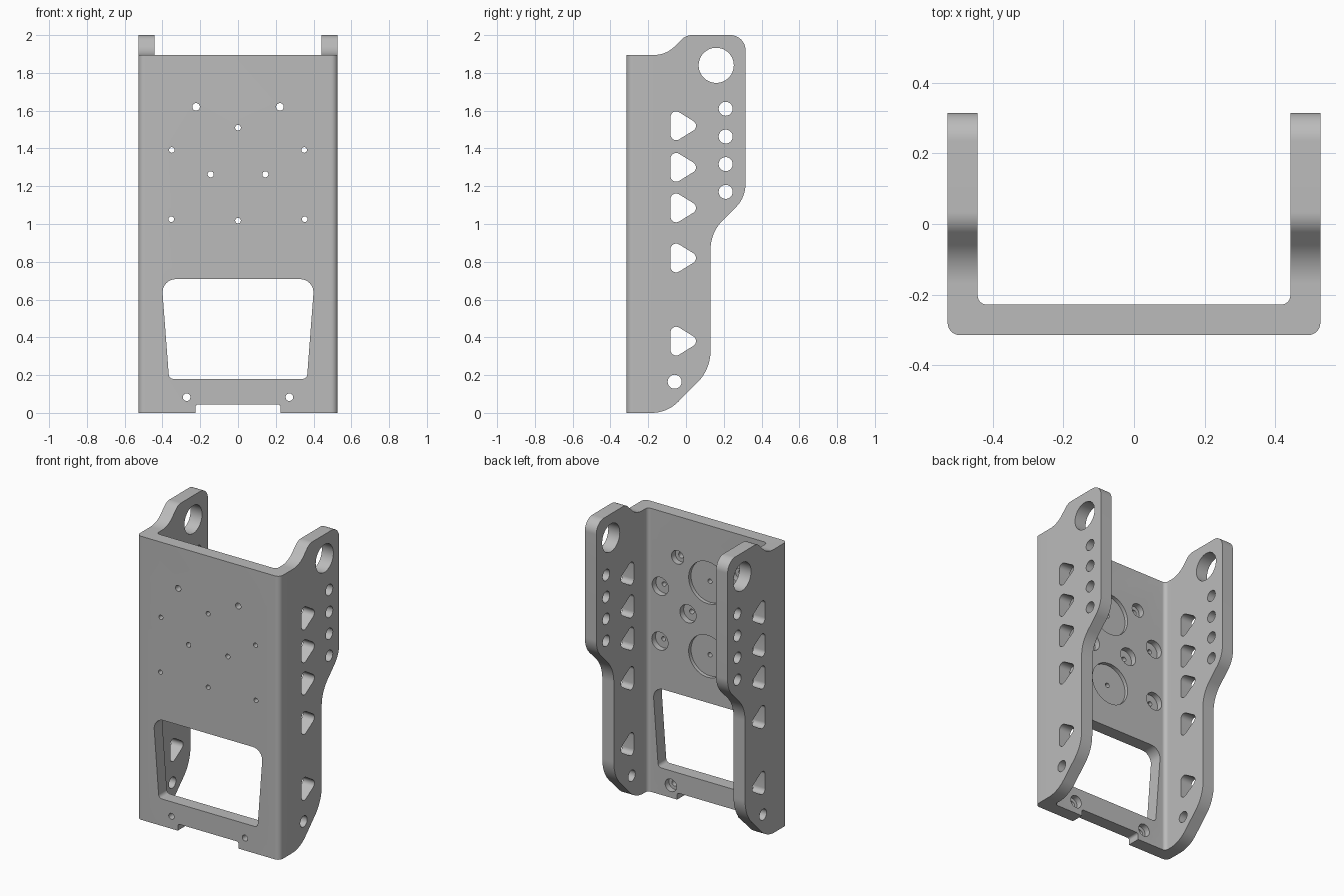
import bpy, bmesh, math
from mathutils import Vector

cube = bpy.data.objects.get("Cube")
if cube:
    bpy.data.objects.remove(cube, do_unlink=True)

grey = bpy.data.materials.new("plain grey")
grey.use_nodes = True
COLOUR = (0.5, 0.5, 0.5, 1)
grey.diffuse_color = COLOUR
grey.node_tree.nodes["Principled BSDF"].inputs["Base Color"].default_value = COLOUR


def rounded(corners, steps=10):
    """Outline from (a, b, radius) corners, each replaced by a tangent arc."""
    out = []
    n = len(corners)
    for i, (a, b, r) in enumerate(corners):
        p = Vector((a, b))
        if r == 0:
            out.append(p)
            continue
        u = (Vector(corners[i - 1][:2]) - p).normalized()
        v = (Vector(corners[(i + 1) % n][:2]) - p).normalized()
        half = u.angle(v) / 2
        centre = p + (u + v).normalized() * (r / math.sin(half))
        start = p + u * (r / math.tan(half)) - centre
        end = p + v * (r / math.tan(half)) - centre
        sweep = math.pi - 2 * half
        for k in range(steps + 1):
            t = k / steps
            out.append(centre + (start * math.sin((1 - t) * sweep)
                                 + end * math.sin(t * sweep)) / math.sin(sweep))
    return out


def circle(a, b, r, n=40):
    return [Vector((a + r * math.cos(math.tau * k / n), b + r * math.sin(math.tau * k / n)))
            for k in range(n)]


def prisms(name, outlines, axis, lo, hi):
    """One object holding every outline extruded along the axis from lo to hi."""
    place = {"x": lambda p, d: (d, p.x, p.y),
             "y": lambda p, d: (p.x, d, p.y),
             "z": lambda p, d: (p.x, p.y, d)}[axis]
    bm = bmesh.new()
    for outline in outlines:
        face = bm.faces.new([bm.verts.new(place(p, lo)) for p in outline])
        ext = bmesh.ops.extrude_face_region(bm, geom=[face])
        shift = Vector(place(Vector((0, 0)), hi - lo))
        bmesh.ops.translate(bm, vec=shift,
                            verts=[g for g in ext["geom"] if isinstance(g, bmesh.types.BMVert)])
    bmesh.ops.recalc_face_normals(bm, faces=bm.faces)
    mesh = bpy.data.meshes.new(name)
    bm.to_mesh(mesh)
    bm.free()
    mesh.materials.append(grey)
    obj = bpy.data.objects.new(name, mesh)
    bpy.context.collection.objects.link(obj)
    return obj


def combine(target, cutter, operation="DIFFERENCE"):
    cutter.hide_render = True
    mod = target.modifiers.new("cut", "BOOLEAN")
    mod.operation, mod.solver, mod.object = operation, "EXACT", cutter
    bpy.context.view_layer.objects.active = target
    bpy.ops.object.modifier_apply(modifier=mod.name)
    bpy.data.objects.remove(cutter, do_unlink=True)


W, D = 0.528, 0.315            # half width, half depth
INNER_X, INNER_Y = 0.443, -0.228

# U-shaped channel
channel = prisms("channel_bracket", [rounded([
    (-W, -D, 0.035), (W, -D, 0.035), (W, D, 0), (INNER_X, D, 0),
    (INNER_X, INNER_Y, 0.025), (-INNER_X, INNER_Y, 0.025),
    (-INNER_X, D, 0), (-W, D, 0)])], "z", -0.1, 2.1)

# Side silhouette
combine(channel, prisms("side_silhouette", [rounded([
    (-D - 0.1, 0, 0), (-0.10, 0, 0.2), (0.13, 0.23, 0.24), (0.13, 0.955, 0.22),
    (D, 1.14, 0.17), (D, 2, 0.08), (0, 2, 0.08), (-0.105, 1.895, 0.155),
    (-D - 0.1, 1.895, 0)], 16)], "x", -1, 1), "INTERSECT")

# Side wall holes: rounded triangles, small round holes and the big top hole
side_holes = [rounded([(-0.082, z - 0.1, 0.03), (0.08, z, 0.03), (-0.082, z + 0.1, 0.03)])
              for z in (1.52, 1.30, 1.085, 0.82, 0.38)]
side_holes += [circle(0.21, z, 0.037) for z in (1.61, 1.463, 1.317, 1.17)]
side_holes += [circle(-0.06, 0.165, 0.037), circle(0.16, 1.84, 0.093, 64)]
combine(channel, prisms("side_holes", side_holes, "x", -1, 1))

# Window and bottom notch in the front plate
window = rounded([(-0.365, 0.18, 0.025), (0.365, 0.18, 0.025),
                  (0.405, 0.708, 0.07), (-0.405, 0.708, 0.07)])
notch = rounded([(-0.225, -0.1, 0), (0.225, -0.1, 0), (0.225, 0.045, 0.015), (-0.225, 0.045, 0.015)])
combine(channel, prisms("front_openings", [window, notch], "y", -0.5, -0.2))

# Screw holes (x, z, hole radius, recess radius), mirrored, recessed from behind
screws = [(0.222, 1.62, 0.02, 0.045), (0.35, 1.392, 0.015, 0.06),
          (0.145, 1.263, 0.016, 0.06), (0.353, 1.025, 0.015, 0.06),
          (0.272, 0.083, 0.02, 0.042)]
screws += [(-x, z, r, c) for x, z, r, c in screws]
discs = [(0, 1.51, 0.015, 0.14), (0, 1.018, 0.015, 0.14)]
combine(channel, prisms("screw_holes", [circle(x, z, r, 24) for x, z, r, c in screws + discs],
                        "y", -0.5, -0.2))
combine(channel, prisms("screw_recesses", [circle(x, z, c) for x, z, r, c in screws],
                        "y", INNER_Y - 0.04, -0.2))
combine(channel, prisms("disc_recesses", [circle(x, z, c, 64) for x, z, r, c in discs],
                        "y", INNER_Y - 0.025, -0.2))

# Smooth curved faces, keep edges sharp
bpy.ops.object.select_all(action="DESELECT")
channel.select_set(True)
bpy.context.view_layer.objects.active = channel
bpy.ops.object.shade_smooth_by_angle(angle=math.radians(30))
